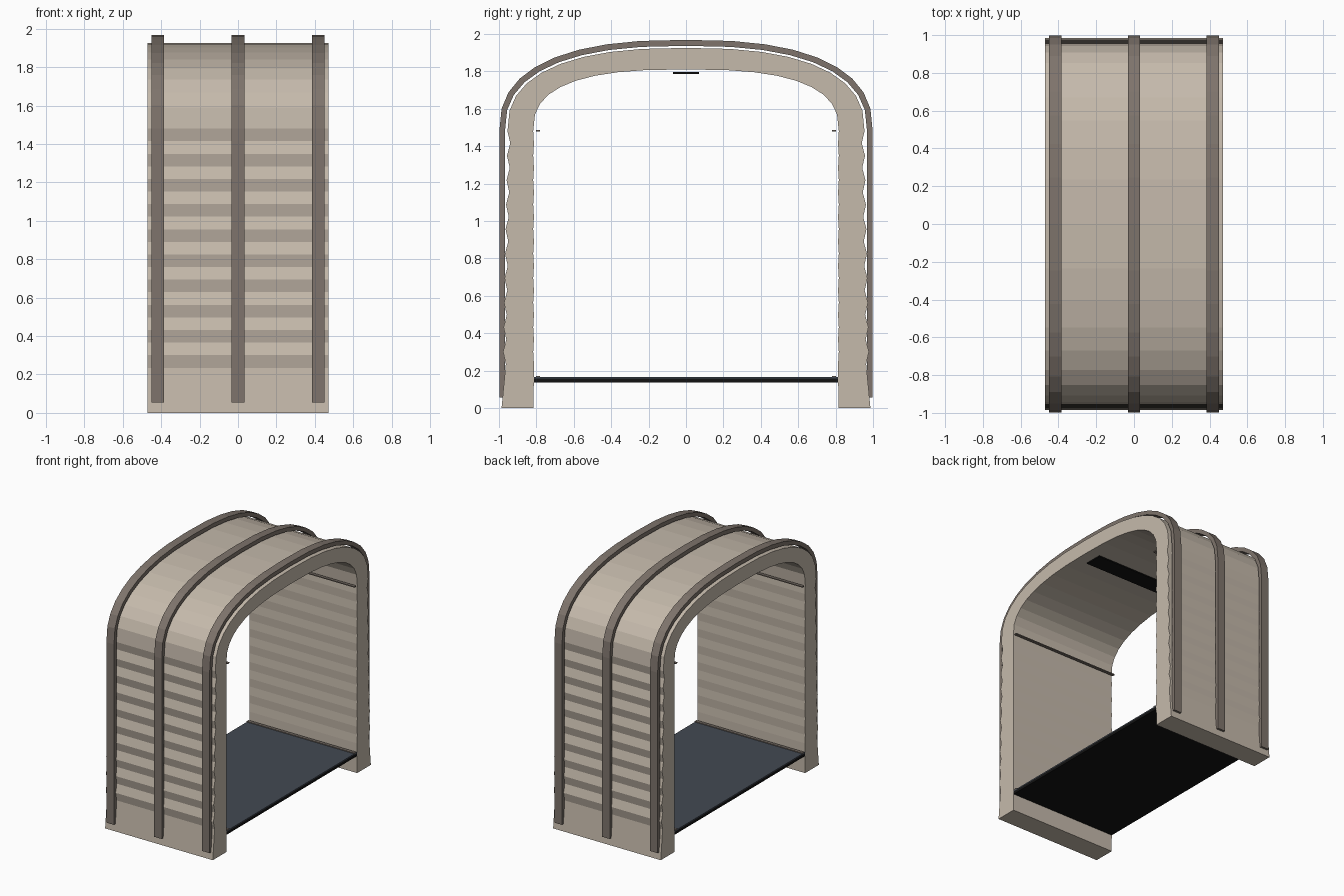
import bpy
import bmesh
from math import sin, cos, pi

if "Cube" in bpy.data.objects:
    bpy.data.objects.remove(bpy.data.objects["Cube"], do_unlink=True)


def material(name, rgb):
    mat = bpy.data.materials.new(name)
    mat.use_nodes = True
    mat.diffuse_color = (*rgb, 1)
    mat.node_tree.nodes["Principled BSDF"].inputs["Base Color"].default_value = (*rgb, 1)
    return mat


BEIGE = material("warm beige", (0.56, 0.49, 0.41))
BROWN = material("grey brown", (0.21, 0.175, 0.15))
SLATE = material("dark slate", (0.055, 0.066, 0.085))
BLACK = material("black", (0.006, 0.006, 0.006))

SPRING = 1.48   # height where the walls turn into the arch
HALF = 0.47     # half length along x
STEPS = 18      # arch segments


def add_object(name, bm, mat):
    bmesh.ops.recalc_face_normals(bm, faces=bm.faces)
    mesh = bpy.data.meshes.new(name)
    bm.to_mesh(mesh)
    bm.free()
    mesh.materials.append(mat)
    obj = bpy.data.objects.new(name, mesh)
    bpy.context.collection.objects.link(obj)
    return obj


def arch(leg, a, b, power):
    """Left leg, flattened arch, mirrored right leg as (y, z) points."""
    curve = []
    for i in range(1, STEPS):
        t = pi * i / STEPS
        c = cos(t)
        y = a * abs(c) ** power * (1 if c > 0 else -1)
        curve.append((y, SPRING + b * sin(t) ** power))
    return leg + curve + [(-y, z) for y, z in reversed(leg)]


def band(name, outer, inner, x0, x1, mat):
    """Solid strip between two matching profiles, extruded along x."""
    bm = bmesh.new()
    rings = [[bm.verts.new(p) for p in ((x0, *o), (x1, *o), (x1, *i), (x0, *i))]
             for o, i in zip(outer, inner)]
    for r, s in zip(rings, rings[1:]):
        for k in range(4):
            n = (k + 1) % 4
            bm.faces.new((r[k], r[n], s[n], s[k]))
    bm.faces.new(rings[0])
    bm.faces.new(rings[-1])
    return add_object(name, bm, mat)


def box(name, x, y, z, mat):
    bm = bmesh.new()
    bmesh.ops.create_cube(bm, size=1)
    for v in bm.verts:
        v.co = [lo + (c + 0.5) * (hi - lo) for c, (lo, hi) in zip(v.co, (x, y, z))]
    return add_object(name, bm, mat)


# Tunnel shell with pleated walls
outer_leg, inner_leg = [(0.986, 0)], [(0.815, 0)]
for i in range(20):
    z = 0.235 + (SPRING - 0.235) * i / 19
    side = 1 if i % 2 else -1
    outer_leg.append((0.976 - 0.02 * z + 0.008 * side, z))
    inner_leg.append((0.815 + 0.002 * side, z))
band("shell", arch(outer_leg, 0.955, 0.445, 0.8),
     arch(inner_leg, 0.817, 0.33, 0.75), -HALF, HALF, BEIGE)

# Three hoops over the shell
for name, x in (("right_hoop", -0.4175), ("middle_hoop", 0), ("left_hoop", 0.4175)):
    band(name, arch([(0.998, 0.055), (0.998, SPRING)], 0.998, 0.488, 0.8),
         arch([(0.968, 0.055), (0.968, SPRING)], 0.968, 0.456, 0.8),
         x - 0.033, x + 0.033, BROWN)

# Floor and ceiling strip
box("floor_base", (-HALF, HALF), (-0.816, 0.816), (0.135, 0.157), BLACK)
box("floor_deck", (-HALF, HALF), (-0.816, 0.816), (0.157, 0.165), SLATE)
box("ceiling_strip", (-0.39, 0.39), (-0.07, 0.07), (1.786, 1.795), BLACK)

# Slim rails along both walls
for side, s in (("front", -1), ("back", 1)):
    y = sorted((s * 0.78, s * 0.802))
    box(side + "_upper_rail", (-HALF, HALF), y, (1.477, 1.485), BROWN)
    box(side + "_floor_rail", (-HALF, HALF), y, (0.165, 0.172), BROWN)
